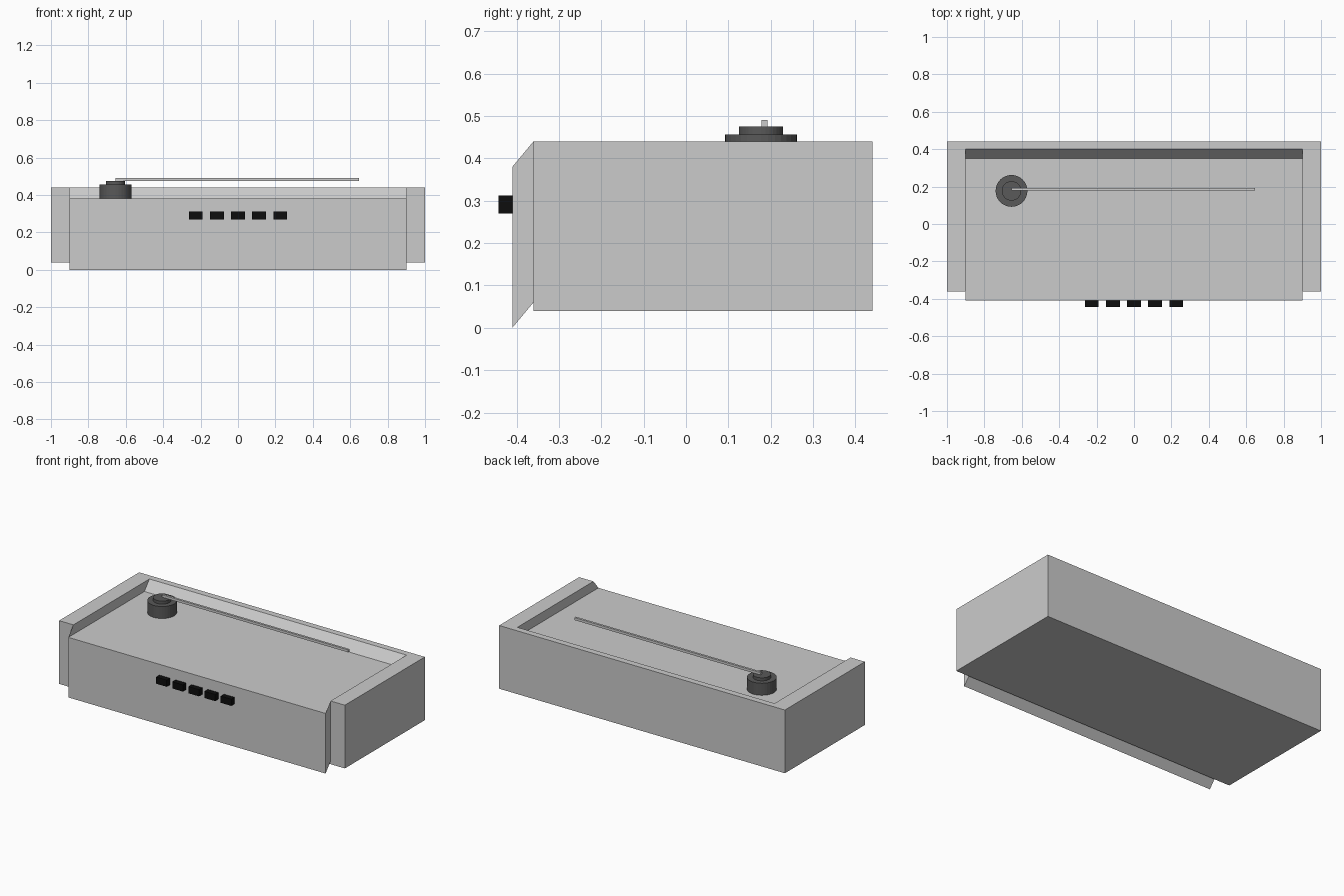
import bpy, bmesh
from mathutils import Vector

if "Cube" in bpy.data.objects:
    bpy.data.objects.remove(bpy.data.objects["Cube"])


def material(name, v):
    m = bpy.data.materials.new(name)
    m.diffuse_color = (v, v, v, 1)
    m.use_nodes = True
    m.node_tree.nodes["Principled BSDF"].inputs["Base Color"].default_value = m.diffuse_color
    return m


black = material("black_plastic", 0.004)
dark = material("dark_plastic", 0.1)


def box(name, lo, hi, mat=None):
    lo, hi = Vector(lo), Vector(hi)
    bpy.ops.mesh.primitive_cube_add(size=1, location=(lo + hi) / 2)
    o = bpy.context.object
    o.name = name
    o.scale = hi - lo
    if mat:
        o.data.materials.append(mat)
    return o


def disc(name, x, y, r, z0, z1, mat):
    bpy.ops.mesh.primitive_cylinder_add(vertices=32, radius=r, depth=z1 - z0,
                                        location=(x, y, (z0 + z1) / 2))
    o = bpy.context.object
    o.name = name
    o.data.materials.append(mat)


# Body: box whose top and front panel is one inset region, pushed forward and down
bm = bmesh.new()


def pair(half, y, z):
    return [bm.verts.new((s * half, y, z)) for s in (-1, 1)]


fb, ft = pair(1, -0.36, 0.04), pair(1, -0.36, 0.44)
bt, bb = pair(1, 0.44, 0.44), pair(1, 0.44, 0.04)
profile = [(-0.36, 0.06), (-0.36, 0.44), (0.40, 0.44)]
rim = [pair(0.9, y, z) for y, z in profile]
panel = [pair(0.9, y - 0.05, z - 0.06) for y, z in profile]


def quad(*v):
    bm.faces.new(v)


def strip(a, b):
    quad(a[0], a[1], b[1], b[0])


strip(bt, bb)
strip(bb, fb)
strip(fb, rim[0])
strip(rim[0], panel[0])
strip(panel[0], panel[1])
strip(panel[1], panel[2])
strip(panel[2], rim[2])
strip(rim[2], bt)
for i in (0, 1):
    quad(fb[i], ft[i], bt[i], bb[i])
    quad(fb[i], rim[0][i], rim[1][i], ft[i])
    quad(ft[i], rim[1][i], rim[2][i], bt[i])
    for k in (0, 1):
        quad(rim[k][i], panel[k][i], panel[k + 1][i], rim[k + 1][i])
bmesh.ops.recalc_face_normals(bm, faces=bm.faces)
mesh = bpy.data.meshes.new("body")
bm.to_mesh(mesh)
bm.free()
bpy.context.collection.objects.link(bpy.data.objects.new("body", mesh))

# Row of buttons on the front
for i in range(5):
    x = (i - 2) * 0.113
    box(f"button_{i + 1}", (x - 0.037, -0.443, 0.27), (x + 0.037, -0.405, 0.312), black)

# Stepped pivot and folded antenna rod
disc("antenna_base", -0.655, 0.177, 0.085, 0.375, 0.456, dark)
disc("antenna_pivot", -0.655, 0.177, 0.052, 0.45, 0.475, dark)
box("antenna_rod", (-0.655, 0.178, 0.474), (0.647, 0.192, 0.49))
